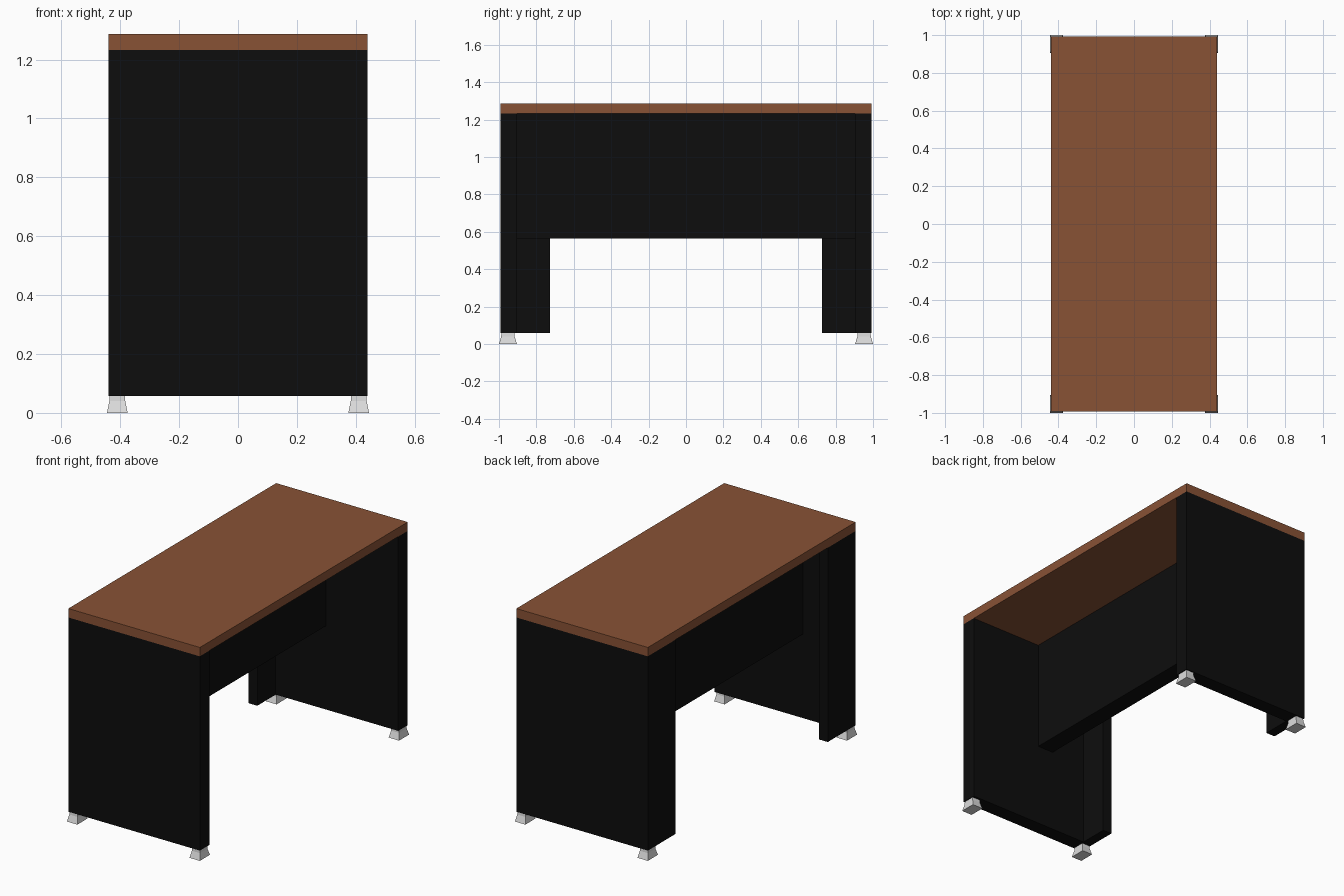
import bpy, bmesh

if "Cube" in bpy.data.objects:
    bpy.data.objects.remove(bpy.data.objects["Cube"])


def material(name, rgb):
    m = bpy.data.materials.new(name)
    m.diffuse_color = (*rgb, 1)
    m.use_nodes = True
    m.node_tree.nodes["Principled BSDF"].inputs["Base Color"].default_value = m.diffuse_color
    return m


wood = material("brown wood", (0.25, 0.085, 0.036))
black = material("black panel", (0.004, 0.004, 0.004))
grey = material("light grey", (0.72, 0.72, 0.72))


def stack(name, rings, mat):
    """Closed solid from rectangular rings (x0, x1, y0, y1, z), bottom to top."""
    bm = bmesh.new()
    loops = [[bm.verts.new(p) for p in
              ((x0, y0, z), (x1, y0, z), (x1, y1, z), (x0, y1, z))]
             for x0, x1, y0, y1, z in rings]
    bm.faces.new(loops[0][::-1])
    bm.faces.new(loops[-1])
    for a, b in zip(loops, loops[1:]):
        for i in range(4):
            j = (i + 1) % 4
            bm.faces.new((a[i], a[j], b[j], b[i]))
    bmesh.ops.recalc_face_normals(bm, faces=bm.faces)
    me = bpy.data.meshes.new(name)
    bm.to_mesh(me)
    bm.free()
    me.materials.append(mat)
    ob = bpy.data.objects.new(name, me)
    bpy.context.collection.objects.link(ob)
    return ob


def box(name, x0, x1, y0, y1, z0, z1, mat):
    return stack(name, [(x0, x1, y0, y1, z0), (x0, x1, y0, y1, z1)], mat)


W, L = 0.44, 0.993          # half width and half length of the desk
Z0, Z1, Z2 = 0.058, 1.233, 1.287   # underside of panels, of top, and top

# Desk top and recessed modesty panel
box("desk_top", -W, W, -L, L, Z1, Z2, wood)
box("modesty_panel", -0.15, -0.042, -L + 0.09, L - 0.09, 0.565, Z1, black)

for s, end in ((-1, "front"), (1, "back")):
    # End panel, and the narrow return on the left side
    y = sorted((s * L, s * (L - 0.09)))
    box(end + "_end_panel", -W, W, *y, Z0, Z1, black)
    y = sorted((s * (L - 0.09), s * 0.727))
    box(end + "_side_return", -W, -W + 0.06, *y, Z0, Z1, black)
    # Flared feet under the corners
    for t, side in ((-1, "left"), (1, "right")):
        cx, cy = t * 0.41, s * 0.952
        stack(f"{end}_{side}_foot",
              [(cx - hx, cx + hx, cy - hy, cy + hy, z) for hx, hy, z in
               ((0.035, 0.048, 0), (0.027, 0.036, 0.04), (0.026, 0.035, Z0))],
              grey)
